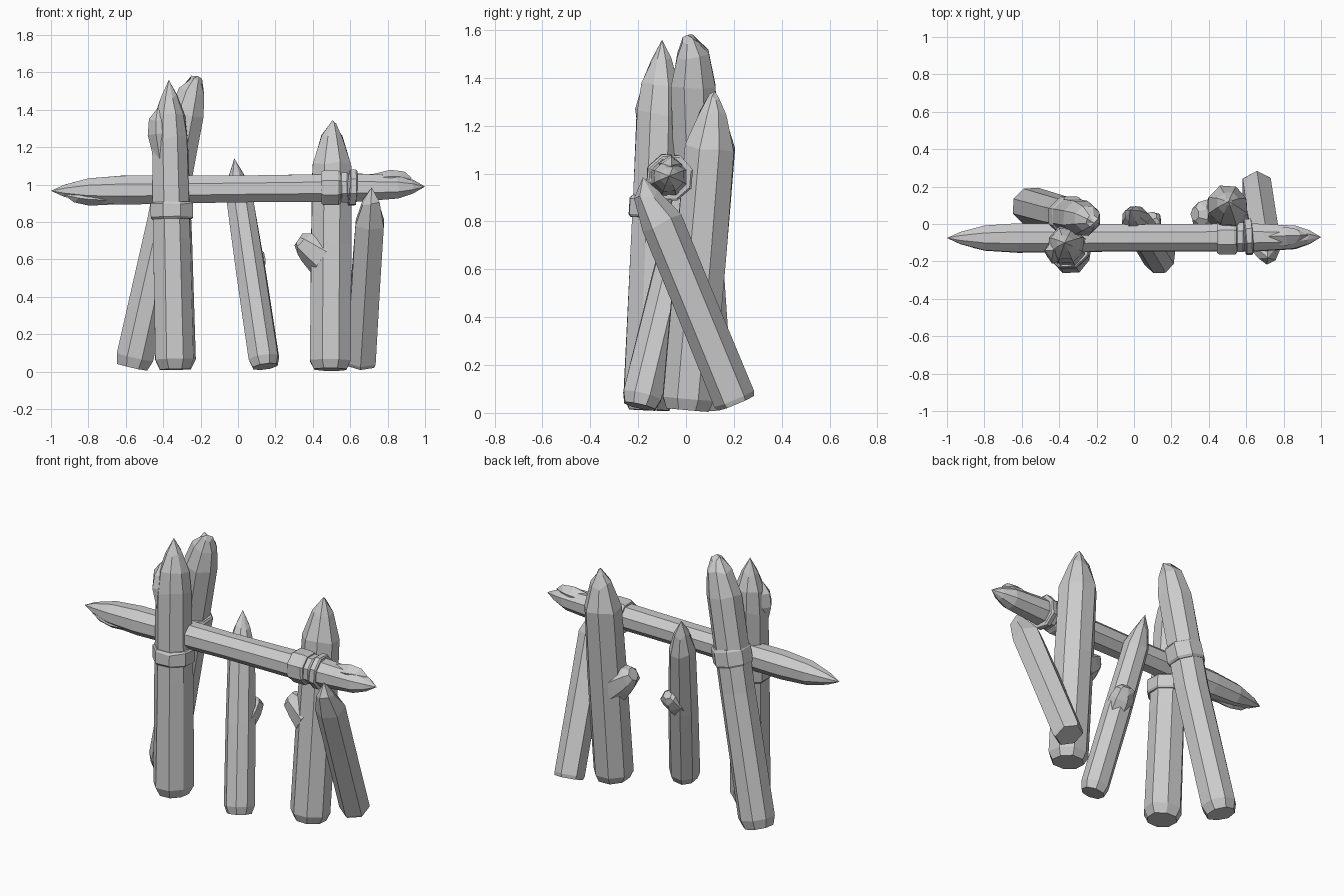
import bpy, bmesh, math, random
from mathutils import Vector

random.seed(4)


def log(name, p0, p1, rings, sides=8, jitter=0.05):
    """Faceted log along p0-p1. rings: (fraction, radius, local x shift, local y shift); radius 0 = point."""
    p0, p1 = Vector(p0), Vector(p1)
    axis = p1 - p0
    rot = Vector((0, 0, 1)).rotation_difference(axis.normalized())
    grow = 1 / math.cos(math.pi / sides)
    side_var = [1 + random.uniform(-jitter, jitter) for _ in range(sides)]
    bm = bmesh.new()
    loops = []
    for ring in rings:
        t, r, ox, oy = (tuple(ring) + (0, 0))[:4]
        base = p0 + axis * t
        if r == 0:
            loops.append([bm.verts.new(base + rot @ Vector((ox, oy, 0)))])
            continue
        loop = []
        for i in range(sides):
            a = 2 * math.pi * (i + 0.5) / sides
            rr = r * grow * side_var[i] * (1 + random.uniform(-jitter, jitter) / 2)
            slide = random.uniform(-jitter, jitter) * 0.35 if 0.6 < t < 1 else 0
            v = Vector((ox + rr * math.cos(a), oy + rr * math.sin(a), slide))
            loop.append(bm.verts.new(base + rot @ v))
        loops.append(loop)
    for a, b in zip(loops, loops[1:]):
        for i in range(sides):
            j = (i + 1) % sides
            if len(b) == 1:
                bm.faces.new((a[i], a[j], b[0]))
            elif len(a) == 1:
                bm.faces.new((a[0], b[j], b[i]))
            else:
                bm.faces.new((a[i], a[j], b[j], b[i]))
    for end in (loops[0], loops[-1]):
        if len(end) > 2:
            bm.faces.new(end)
    bmesh.ops.recalc_face_normals(bm, faces=bm.faces)
    me = bpy.data.meshes.new(name)
    bm.to_mesh(me)
    bm.free()
    ob = bpy.data.objects.new(name, me)
    bpy.context.collection.objects.link(ob)
    return ob


def band(name, p0, p1, r):
    """Octagonal binding strap with slightly chamfered rims."""
    return log(name, p0, p1, [(0, r - 0.008), (0.12, r), (0.88, r), (1, r - 0.008)], 8, 0.015)


def splinter(name, p0, p1, r):
    """Thin chipped sliver lying against a log tip."""
    return log(name, p0, p1, [(0, r * 0.6), (0.55, r), (0.8, r * 0.75), (1, 0)], 5, 0.05)


# Horizontal rail, pointed at both ends
log("rail", (-1, -0.075, 0.967), (1, -0.07, 0.99),
    [(0, 0), (0.035, 0.032), (0.10, 0.066), (0.19, 0.078), (0.5, 0.071),
     (0.82, 0.075), (0.93, 0.062), (0.965, 0.036), (1, 0)], jitter=0.03)
splinter("rail_splinter_left", (-0.62, -0.09, 0.925), (-0.93, -0.10, 0.945), 0.04)
splinter("rail_splinter_right", (0.68, -0.07, 1.015), (0.93, -0.06, 1.035), 0.042)

# Front left post
log("front_left_post", (-0.335, -0.155, 0.012), (-0.37, -0.10, 1.56),
    [(0, 0.08), (0.035, 0.104), (0.45, 0.098), (0.80, 0.092), (0.88, 0.078),
     (0.945, 0.042), (1, 0)])
splinter("front_left_splinter", (-0.40, -0.15, 1.1), (-0.43, -0.14, 1.41), 0.055)

# Back left leaning post with a blunt broken top
log("back_left_post", (-0.565, 0.10, 0.025), (-0.215, 0.005, 1.58),
    [(0, 0.078), (0.035, 0.096), (0.5, 0.094), (0.86, 0.092, -0.02, 0.015),
     (0.945, 0.066, -0.015, 0.02), (0.985, 0.03, -0.005, 0.01), (1, 0)])

# Middle leaning stake
log("middle_stake", (0.145, -0.195, 0.028), (-0.02, 0.075, 1.14),
    [(0, 0.065), (0.04, 0.08), (0.45, 0.078), (0.82, 0.07), (0.92, 0.04), (1, 0)])
log("middle_knot", (0.075, -0.07, 0.52), (0.095, 0.045, 0.64),
    [(0, 0.06), (0.55, 0.058), (0.85, 0.045), (1, 0.025)], 6)

# Right post with a stub of a branch
log("right_post", (0.495, 0.005, 0.012), (0.505, 0.12, 1.345),
    [(0, 0.085), (0.035, 0.105), (0.5, 0.104), (0.82, 0.1), (0.93, 0.055), (0.985, 0.02), (1, 0)])
log("right_post_knot", (0.46, 0.05, 0.62), (0.325, 0.052, 0.71),
    [(0, 0.10), (0.5, 0.08), (0.8, 0.062), (1, 0.035)], 7)

# Short leaning brace on the right
log("right_brace", (0.655, 0.21, 0.04), (0.715, -0.18, 0.985),
    [(0, 0.07), (0.02, 0.076), (0.5, 0.076), (0.80, 0.075), (0.92, 0.045, 0, -0.015), (1, 0)], 6)

# Bindings
band("front_left_band", (-0.352, -0.126, 0.815), (-0.354, -0.122, 0.905), 0.113)
band("back_left_band", (-0.356, 0.043, 0.955), (-0.332, 0.037, 1.06), 0.106)
band("rail_band_wide", (0.445, -0.071, 0.983), (0.55, -0.071, 0.984), 0.092)
band("rail_band_middle", (0.55, -0.071, 0.984), (0.592, -0.071, 0.985), 0.08)
band("rail_band_narrow", (0.592, -0.071, 0.986), (0.632, -0.068, 0.984), 0.093)
